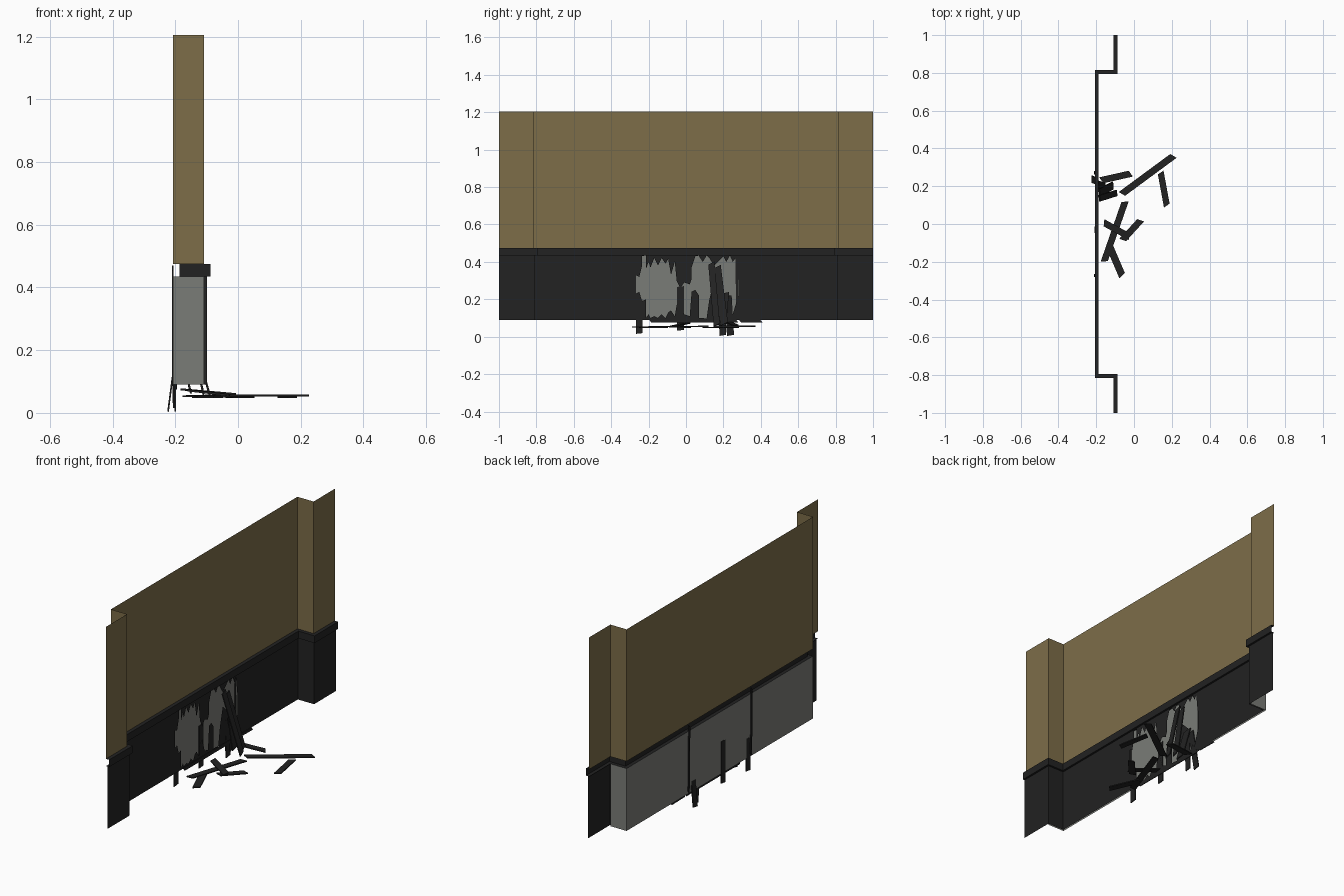
import bpy, math
from mathutils import Vector

if "Cube" in bpy.data.objects:
    bpy.data.objects.remove(bpy.data.objects["Cube"])


def material(name, rgb):
    m = bpy.data.materials.new(name)
    m.diffuse_color = (*rgb, 1)
    m.use_nodes = True
    m.node_tree.nodes["Principled BSDF"].inputs["Base Color"].default_value = m.diffuse_color
    return m


TAN = material("tan_plaster", (0.205, 0.153, 0.066))
GREY = material("grey_backing", (0.195, 0.2, 0.185))
DARK = material("dark_wood", (0.016, 0.016, 0.016))


def make(name, verts, faces, mat):
    me = bpy.data.meshes.new(name)
    me.from_pydata([tuple(v) for v in verts], [], faces)
    me.materials.append(mat)
    ob = bpy.data.objects.new(name, me)
    bpy.context.collection.objects.link(ob)
    return ob


def sweep(name, path, section, mat):
    """Skin between copies of a plan path, one for each (offset, z) in section."""
    verts, faces, n = [], [], len(path(0))
    for off, z in section:
        verts += [(x, y, z) for x, y in path(off)]
    for r in range(len(section) - 1):
        for i in range(n - 1):
            a = r * n + i
            faces.append((a, a + 1, a + n + 1, a + n))
    return make(name, verts, faces, mat)


def plan(d):
    """Wall plan with a shallow recess, pushed forward by d."""
    half = [(-0.108 + d, 1), (-0.108 + d, 0.815 - d), (-0.207 + d, 0.815 - d)]
    return [(x, -y) for x, y in half] + half[::-1]


def recess(d):
    return plan(d)[1:5]


def panel_left(d):
    return plan(d)[:3] + [(-0.207 + d, -0.27)]


def panel_right(d):
    return [(-0.207 + d, 0.28)] + plan(d)[3:]


# Wall, backing and trim
sweep("upper_wall", plan, [(0, 0.475), (0, 1.205)], TAN)
sweep("wall_backing", recess, [(0, 0.09), (0, 0.435)], GREY)
sweep("panel_left", panel_left, [(0.009, 0.09), (0.009, 0.435)], DARK)
sweep("panel_right", panel_right, [(0.009, 0.09), (0.009, 0.435)], DARK)
sweep("cap_rail", plan, [(0, 0.435), (0.02, 0.435), (0.02, 0.475), (0, 0.475)], DARK)

# Splintered middle panel: (y, bottom of opening, top of opening)
HOLE = [(-.27, .23, .33), (-.25, .24, .32), (-.235, .19, .38), (-.235, .19, .43),
        (-.215, .2, .435), (-.215, .1, .36), (-.2, .12, .4), (-.19, .1, .37),
        (-.17, .11, .42), (-.15, .1, .38), (-.13, .12, .42), (-.11, .1, .39),
        (-.095, .13, .415), (-.08, .14, .33), (-.06, .11, .4), (-.05, .17, .3),
        (-.03, .19, .26), (-.01, .12, .29), (.02, .11, .28), (.03, .24, .31),
        (.03, .24, .37), (.05, .25, .43), (.07, .22, .434), (.07, .1, .43),
        (.09, .1, .4), (.11, .095, .434), (.125, .2, .42), (.15, .3, .38),
        (.2, .25, .43), (.215, .11, .4), (.235, .14, .434), (.25, .12, .4),
        (.265, .17, .42), (.28, .22, .3)]
verts, faces = [], []
for (y0, lo0, hi0), (y1, lo1, hi1) in zip(HOLE, HOLE[1:]):
    if y1 == y0:
        continue
    for quad in ([(y0, .09), (y1, .09), (y1, lo1), (y0, lo0)],
                 [(y0, hi0), (y1, hi1), (y1, .435), (y0, .435)]):
        b = len(verts)
        verts += [(-0.198, y, z) for y, z in quad]
        faces.append((b, b + 1, b + 2, b + 3))
make("splintered_panel", verts, faces, DARK)


def plank(name, a, b, w, normal=(0, 0, 1), t=0.006, slant=0.015):
    """Thin board from a to b with slanted broken ends."""
    a, b = Vector(a), Vector(b)
    axis = (b - a).normalized()
    side = Vector(normal).cross(axis).normalized()
    up = axis.cross(side) * t / 2
    side *= w / 2
    cut = axis * slant
    ring = [a + side, a - side + cut, b - side, b + side - cut]
    make(name, [v - up for v in ring] + [v + up for v in ring],
         [(3, 2, 1, 0), (4, 5, 6, 7)] +
         [(i, (i + 1) % 4, (i + 1) % 4 + 4, i + 4) for i in range(4)], DARK)


# Boards scattered on the floor
FLOOR = [((-.07, .155, .056), (.215, .365, .056), .036),
         ((.14, .28, .05), (.175, .09, .05), .033),
         ((-.18, .23, .075), (-.01, .268, .06), .035),
         ((-.045, .125, .056), (-.16, -.205, .053), .035),
         ((.04, .025, .05), (-.065, -.09, .052), .035),
         ((-.165, .01, .073), (-.02, -.07, .056), .035),
         ((-.135, -.105, .05), (-.06, -.28, .051), .038)]
for i, (a, b, w) in enumerate(FLOOR):
    plank(f"floor_board_{i + 1}", a, b, w)

# Boards leaning out of the hole
X = (1, 0, 0)
for i, (a, b, w) in enumerate([((-.185, .135, .40), (-.09, .165, .055), .034),
                               ((-.185, .165, .38), (-.11, .205, .06), .042),
                               ((-.19, .205, .24), (-.15, .19, .06), .05)]):
    plank(f"leaning_board_{i + 1}", a, b, w, X)

# Stubs hanging below the wall
for i, (a, b, w) in enumerate([((-.205, -.25, .2), (-.205, -.25, .015), .036),
                               ((-.206, -.03, .27), (-.206, -.03, .032), .036),
                               ((-.2, .19, .22), (-.2, .197, .005), .036),
                               ((-.195, .225, .22), (-.223, .238, .005), .038)]):
    plank(f"hanging_board_{i + 1}", a, b, w, X, 0.005, 0.004)

# Split edges showing behind the backing
for y in (-.27, .275):
    plank("split_edge", (-.208, y, .09), (-.208, y - .006, .47), .012, X, 0.006)
plank("bottom_splinter", (-.197, .28, .085), (-.197, .41, .083), .016, X, 0.004)
plank("bottom_splinter", (-.197, -.2, .085), (-.197, .28, .085), .02, X, 0.004)
